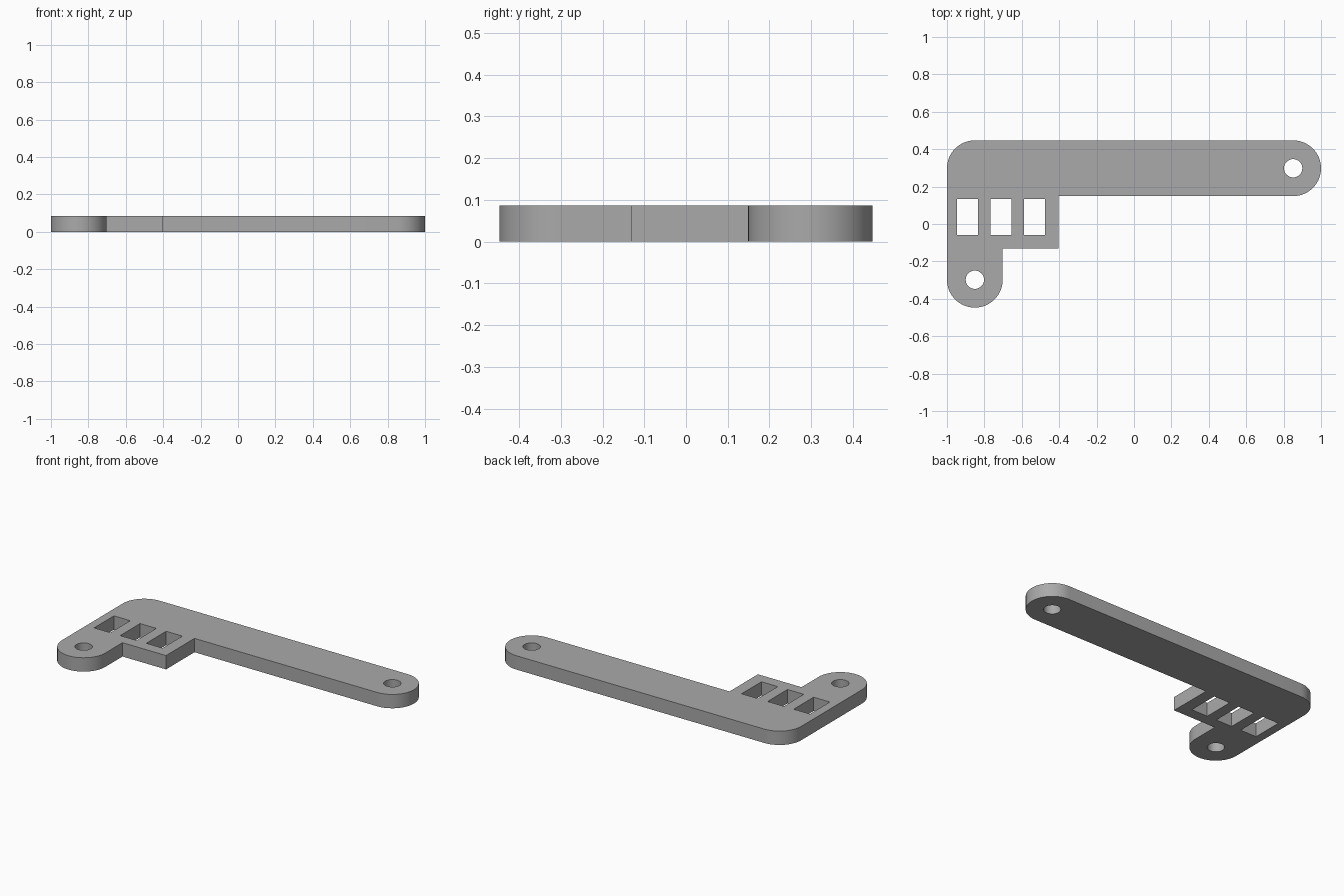
import bpy, bmesh
from math import cos, sin, pi, radians

cube = bpy.data.objects.get("Cube")
if cube:
    bpy.data.objects.remove(cube, do_unlink=True)

THICK = 0.086
R = 0.149            # rounded end radius
HOLE_R = 0.049
END = 1 - R          # x of the end centres
ROW = 0.447 - R      # y of the end centres


def arc(cx, cy, r, start, end, steps=32):
    """Points on an arc, angles in degrees."""
    angles = [radians(start + (end - start) * i / steps) for i in range(steps + 1)]
    return [(cx + r * cos(a), cy + r * sin(a)) for a in angles]


def add_loop(curve, points):
    spline = curve.splines.new('POLY')
    spline.points.add(len(points) - 1)
    for p, (x, y) in zip(spline.points, points):
        p.co = (x, y, 0, 1)
    spline.use_cyclic_u = True


curve = bpy.data.curves.new("bracket_profile", 'CURVE')
curve.dimensions = '2D'
curve.fill_mode = 'BOTH'
curve.extrude = THICK / 2

# Outline: long arm, rounded corner, short arm, square block in the inner corner
outline = arc(END, ROW, R, -90, 90)
outline += arc(-END, ROW, R, 90, 180, 16)
outline += arc(-END, -ROW, R, 180, 360)
outline += [(-0.702, -0.13), (-0.403, -0.13), (-0.403, ROW - R)]
add_loop(curve, outline)

# Screw holes
for x, y in ((END, ROW), (-END, -ROW)):
    add_loop(curve, arc(x, y, HOLE_R, 0, 360, 32)[:-1])

# Row of three rectangular slots
for cx in (-0.89, -0.711, -0.532):
    x0, x1, y0, y1 = cx - 0.056, cx + 0.056, -0.06, 0.135
    add_loop(curve, [(x0, y0), (x1, y0), (x1, y1), (x0, y1)])

bracket = bpy.data.objects.new("bracket_plate", curve)
bpy.context.collection.objects.link(bracket)
bracket.location.z = THICK / 2
bpy.ops.object.select_all(action='DESELECT')
bracket.select_set(True)
bpy.context.view_layer.objects.active = bracket
bpy.ops.object.convert(target='MESH')
bracket = bpy.context.object

# Weld the caps to the walls
bm = bmesh.new()
bm.from_mesh(bracket.data)
bmesh.ops.remove_doubles(bm, verts=bm.verts, dist=0.0001)
bmesh.ops.recalc_face_normals(bm, faces=bm.faces)
bm.to_mesh(bracket.data)
bm.free()
bpy.ops.object.shade_smooth_by_angle(angle=radians(30))

# Plain grey finish
grey = bpy.data.materials.new("plain_grey")
grey.use_nodes = True
colour = (0.4, 0.4, 0.4, 1)
grey.diffuse_color = colour
grey.node_tree.nodes["Principled BSDF"].inputs["Base Color"].default_value = colour
bracket.data.materials.clear()
bracket.data.materials.append(grey)
